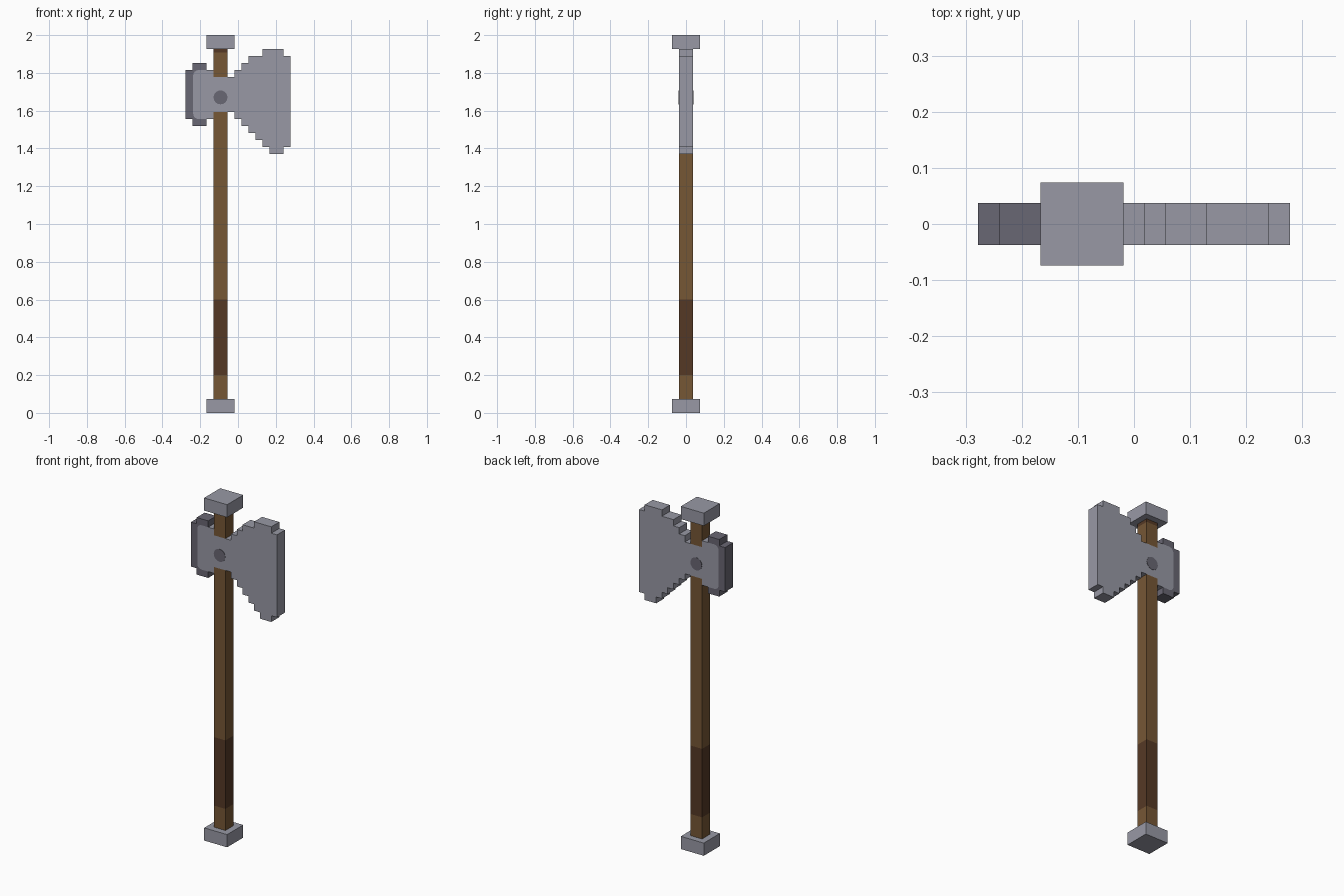
import bpy, bmesh, math

cube = bpy.data.objects.get("Cube")
if cube:
    bpy.data.objects.remove(cube, do_unlink=True)

U = 1 / 27            # one block step
HALF = U              # half thickness of the head and handle


def srgb(r, g, b):
    return tuple(((c / 255 + 0.055) / 1.055) ** 2.4 for c in (r, g, b)) + (1,)


def material(name, colour):
    m = bpy.data.materials.new(name)
    m.use_nodes = True
    m.diffuse_color = colour
    m.node_tree.nodes["Principled BSDF"].inputs["Base Color"].default_value = colour
    return m


STEEL = material("light steel", srgb(152, 153, 165))
IRON = material("dark iron", srgb(105, 103, 115))
WOOD = material("wood", srgb(118, 87, 53))
GRIP = material("dark grip", srgb(85, 57, 37))


def world(col, row, y):
    return ((col - 7.5) * U, y, row * U)


def add_object(name, bm, *mats):
    mesh = bpy.data.meshes.new(name)
    bm.to_mesh(mesh)
    bm.free()
    for m in mats:
        mesh.materials.append(m)
    obj = bpy.data.objects.new(name, mesh)
    bpy.context.collection.objects.link(obj)
    return obj


def square_block(name, low, high, half, mat):
    """Square block centred on the handle axis, between two rows."""
    bm = bmesh.new()
    bmesh.ops.create_cube(bm, size=1)
    cx, _, cz = world(5, (low + high) / 2, 0)
    for v in bm.verts:
        v.co = (cx + v.co.x * 2 * half, v.co.y * 2 * half, cz + v.co.z * (high - low) * U)
    return add_object(name, bm, mat)


# Handle sections and end caps
square_block("bottom_cap", 0, 2, 2 * U, STEEL)
square_block("handle_foot", 2, 5.4, HALF, WOOD)
square_block("handle_grip", 5.4, 16.2, HALF, GRIP)
square_block("handle_shaft", 16.2, 43, HALF, WOOD)
square_block("handle_neck", 48, 51.5, HALF, WOOD)
square_block("handle_collar", 51.5, 52, HALF, GRIP)
square_block("top_cap", 52, 54, 2 * U, STEEL)

# Stepped blade: bottom and top row of each column from the poll to the edge
columns = [(42, 49)] + [(43, 48)] * 3 + [(42, 49), (41, 50), (40, 51), (39, 51),
           (38, 52), (37, 52), (37, 52), (38, 51)]
lower, upper = [], []
for i, (lo, hi) in enumerate(columns, start=3):
    lower += [(i, lo), (i + 1, lo)]
    upper += [(i, hi), (i + 1, hi)]

# Rounded seam between the steel head and the dark poll
R, X0 = 0.75, 1.1
arc = [(X0 + R - R * math.sin(a), R - R * math.cos(a))
       for a in (math.pi / 8 * k for k in range(5))]
seam = [(3, 49)] + [(x, 49 - d) for x, d in arc]
seam += [(x, 42 + d) for x, d in reversed(arc)] + [(3, 42)]


def tidy(points):
    out = []
    for p in points:
        if p not in out:
            out.append(p)
    return out


head = tidy(seam + lower + upper[::-1])
poll = tidy([(0, 49), (0, 42), (1, 42), (1, 41), (3, 41)] + seam[::-1]
            + [(3, 50), (1, 50), (1, 49)])

# Axe head: front and back faces, walls along the outer outline only
bm = bmesh.new()
front = {p: bm.verts.new(world(*p, -HALF)) for p in tidy(head + poll)}
back = {p: bm.verts.new(world(*p, HALF)) for p in front}
directed = set()
for index, outline in enumerate((head, poll)):
    bm.faces.new([front[p] for p in outline]).material_index = index
    bm.faces.new([back[p] for p in reversed(outline)]).material_index = index
    directed |= set(zip(outline, outline[1:] + outline[:1]))
for a, b in sorted(directed):
    if (b, a) not in directed:
        wall = bm.faces.new((front[b], front[a], back[a], back[b]))
        wall.material_index = 1 if (a[0] + b[0]) / 2 <= 3 else 0
add_object("axe_head", bm, STEEL, IRON)

# Round rivet showing on both sides of the head
bm = bmesh.new()
bmesh.ops.create_cone(bm, cap_ends=True, segments=16, radius1=U, radius2=U,
                      depth=2 * HALF + 0.004)
rivet = add_object("rivet", bm, IRON)
rivet.rotation_euler.x = math.pi / 2
rivet.location = world(5, 45.1, 0)
